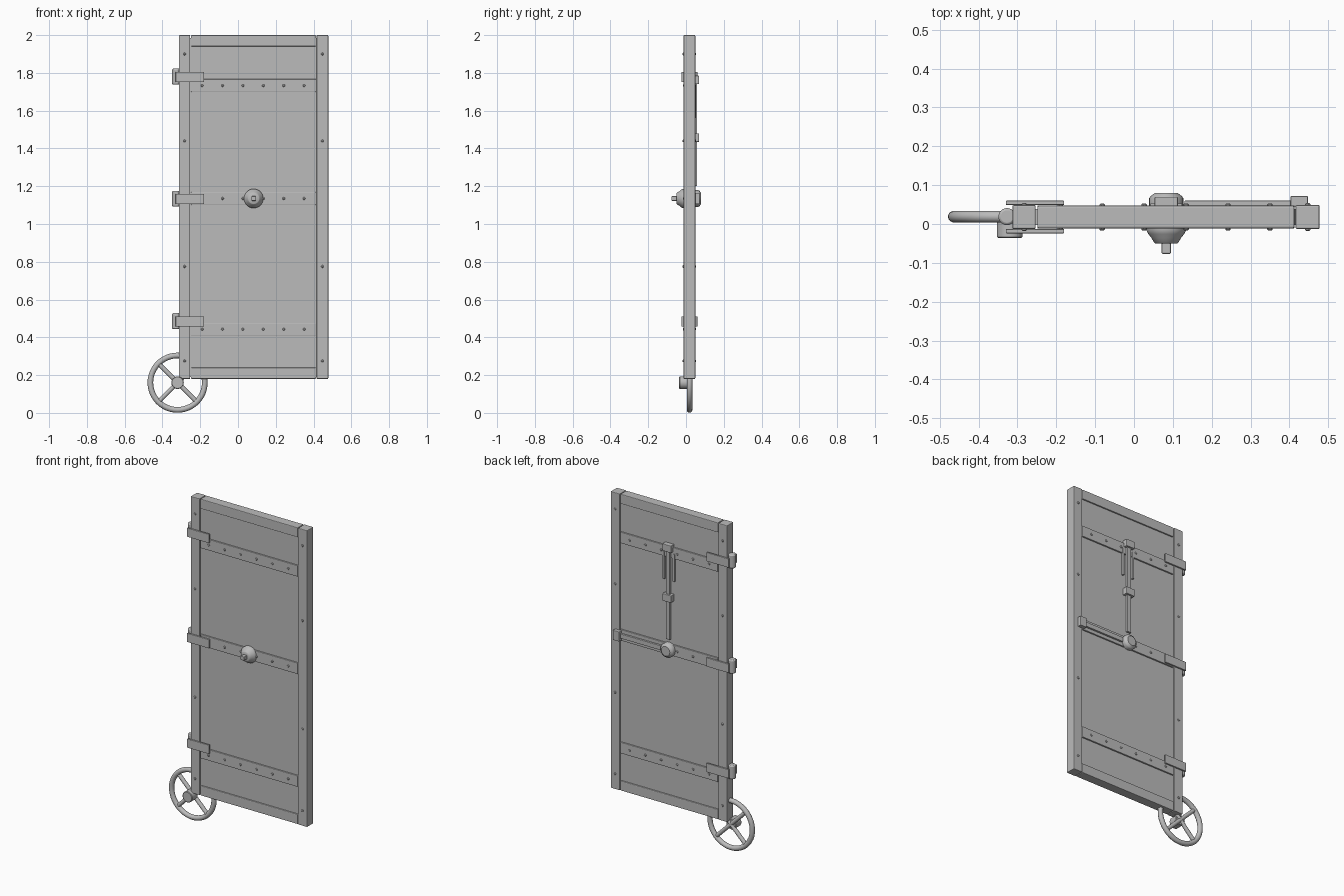
import bpy, bmesh, math
from mathutils import Matrix, Vector

if "Cube" in bpy.data.objects:
    bpy.data.objects.remove(bpy.data.objects["Cube"])

steel = bpy.data.materials.new("grey_steel")
steel.diffuse_color = (0.5, 0.5, 0.5, 1)
steel.use_nodes = True
steel.node_tree.nodes["Principled BSDF"].inputs["Base Color"].default_value = steel.diffuse_color


def finish(bm, name, bevel=0.0, smooth=False):
    bmesh.ops.recalc_face_normals(bm, faces=bm.faces[:])
    me = bpy.data.meshes.new(name)
    bm.to_mesh(me)
    bm.free()
    ob = bpy.data.objects.new(name, me)
    bpy.context.collection.objects.link(ob)
    me.materials.append(steel)
    if bevel:
        m = ob.modifiers.new("bevel", 'BEVEL')
        m.width, m.segments = bevel, 2
        m.limit_method, m.angle_limit = 'ANGLE', math.radians(40)
    if smooth:
        bpy.ops.object.select_all(action='DESELECT')
        ob.select_set(True)
        bpy.context.view_layer.objects.active = ob
        bpy.ops.object.shade_smooth_by_angle(angle=math.radians(35))
    return ob


def box(name, x, y, z, bevel=0.003):
    """Box from (min, max) ranges."""
    bm = bmesh.new()
    mid = Vector(((x[0] + x[1]) / 2, (y[0] + y[1]) / 2, (z[0] + z[1]) / 2))
    size = (x[1] - x[0], y[1] - y[0], z[1] - z[0], 1)
    bmesh.ops.create_cube(bm, size=1, matrix=Matrix.Translation(mid) @ Matrix.Diagonal(size))
    return finish(bm, name, bevel)


def lathe(name, profile, x, z, n=32):
    """Revolve (radius, y) pairs round an axis parallel to y."""
    bm = bmesh.new()
    rings = [[bm.verts.new((x + r * math.cos(2 * math.pi * i / n), y,
                            z + r * math.sin(2 * math.pi * i / n))) for i in range(n)]
             for r, y in profile]
    for a, b in zip(rings, rings[1:]):
        for i in range(n):
            bm.faces.new((a[i], a[(i + 1) % n], b[(i + 1) % n], b[i]))
    bm.faces.new(rings[0])
    bm.faces.new(rings[-1])
    return finish(bm, name, smooth=True)


def rivet(name, x, z, base, side):
    lathe(name, [(0.007, base - side * 0.004), (0.007, base + side * 0.002),
                 (0.004, base + side * 0.005)], x, z, 10)


# door frame and panel
box("left_stile", (-0.313, -0.253), (-0.013, 0.049), (0.18, 2.0), 0.004)
box("right_stile", (0.416, 0.478), (-0.013, 0.049), (0.18, 2.0), 0.004)
box("top_rail", (-0.249, 0.413), (-0.011, 0.047), (1.94, 2.0), 0.004)
box("bottom_rail", (-0.249, 0.413), (-0.011, 0.047), (0.18, 0.24), 0.004)
box("door_panel", (-0.27, 0.43), (-0.003, 0.039), (0.19, 1.985), 0)

# cross straps and rivets on both faces
for z in (1.733, 1.135, 0.443):
    box("cross_strap", (-0.249, 0.413), (-0.012, 0.048), (z - 0.034, z + 0.034))
    for i in range(6):
        for base, side in ((-0.012, -1), (0.048, 1)):
            rivet("strap_rivet", -0.19 + 0.108 * i, z, base, side)
for z in (1.9, 1.44, 0.775, 0.275):
    for x in (-0.283, 0.447):
        for base, side in ((-0.013, -1), (0.049, 1)):
            rivet("stile_rivet", x, z, base, side)

# hinges: plates on both faces and a rounded barrel
for z in (1.778, 1.132, 0.484):
    box("hinge_front_plate", (-0.33, -0.18), (-0.024, -0.013), (z - 0.027, z + 0.027), 0.002)
    box("hinge_back_plate", (-0.33, -0.18), (0.049, 0.06), (z - 0.027, z + 0.027), 0.002)
    bm = bmesh.new()
    bmesh.ops.create_cone(bm, cap_ends=True, segments=24, radius1=0.022, radius2=0.022,
                          depth=0.084, matrix=Matrix.Translation((-0.327, 0.019, z + 0.002)))
    finish(bm, "hinge_barrel", 0.006, True)

# lock spindle: front boss, square shaft, back boss
LX, LZ = 0.083, 1.135
lathe("front_boss", [(0.051, -0.008), (0.051, -0.017), (0.046, -0.026), (0.038, -0.036),
                     (0.031, -0.048), (0.028, -0.05)], LX, LZ)
box("square_shaft", (LX - 0.012, LX + 0.012), (-0.077, -0.045), (LZ - 0.012, LZ + 0.012))
lathe("back_boss", [(0.044, 0.044), (0.044, 0.066), (0.041, 0.071), (0.029, 0.08)], LX, LZ)

# vertical bolt with guides on the back
box("vertical_bolt", (LX - 0.014, LX + 0.014), (0.046, 0.059), (1.2, 1.76), 0.002)
for z in (1.763, 1.457):
    box("vertical_guide", (LX - 0.03, LX + 0.03), (0.038, 0.07), (z - 0.022, z + 0.022))
for s in (-1, 1):
    box("guide_rod", (LX + s * 0.035 - 0.006, LX + s * 0.035 + 0.006), (0.038, 0.053),
        (1.56, 1.73), 0.002)

# horizontal bolt with guide on the back
box("horizontal_bolt", (0.13, 0.42), (0.047, 0.06), (LZ - 0.014, LZ + 0.014), 0.002)
box("horizontal_guide", (0.403, 0.448), (0.045, 0.072), (LZ - 0.03, LZ + 0.03))

# carrying wheel: rim, spokes and hub
WX, WY, WZ = -0.32, 0.019, 0.16
bpy.ops.mesh.primitive_torus_add(location=(WX, WY, WZ), rotation=(math.pi / 2, 0, 0),
                                 major_radius=0.144, minor_radius=0.015,
                                 major_segments=48, minor_segments=14)
rim = bpy.context.object
rim.name = "wheel_rim"
rim.data.materials.append(steel)
bpy.ops.object.shade_smooth_by_angle(angle=math.radians(60))
for a in (45, 135):
    bm = bmesh.new()
    mat = Matrix.Translation((WX, WY, WZ)) @ Matrix.Rotation(math.radians(a), 4, 'Y')
    bmesh.ops.create_cone(bm, cap_ends=True, segments=14, radius1=0.012, radius2=0.012,
                          depth=0.28, matrix=mat)
    finish(bm, "wheel_spoke", smooth=True)
lathe("wheel_hub", [(0.03, -0.036), (0.033, -0.033), (0.033, 0.019), (0.03, 0.022)], WX, WZ)
